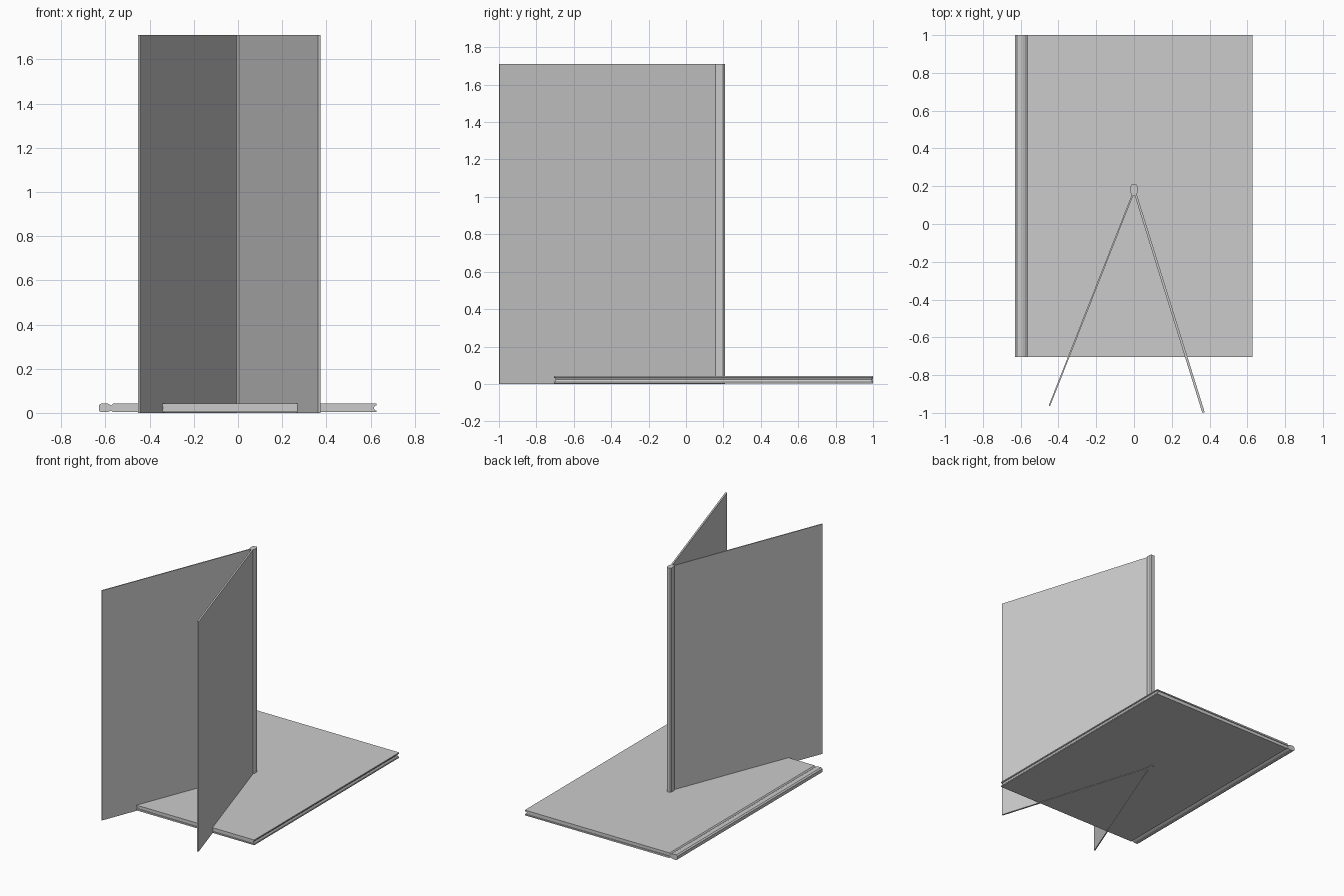
import bpy, bmesh
from mathutils import Vector

if "Cube" in bpy.data.objects:
    bpy.data.objects.remove(bpy.data.objects["Cube"])

H = 1.705  # book height
T = 0.008  # cover board thickness


def prism(name, outline, axis, start, length):
    """Extrude a 2D outline along 'z' (outline is x,y) or 'y' (outline is x,z)."""
    bm = bmesh.new()
    if axis == 'z':
        pts = [(a, b, start) for a, b in outline]
        step = Vector((0, 0, length))
    else:
        pts = [(a, start, b) for a, b in outline]
        step = Vector((0, length, 0))
    face = bm.faces.new([bm.verts.new(p) for p in pts])
    out = bmesh.ops.extrude_face_region(bm, geom=[face])
    verts = [v for v in out['geom'] if isinstance(v, bmesh.types.BMVert)]
    bmesh.ops.translate(bm, vec=step, verts=verts)
    bmesh.ops.recalc_face_normals(bm, faces=bm.faces)
    mesh = bpy.data.meshes.new(name)
    bm.to_mesh(mesh)
    bm.free()
    ob = bpy.data.objects.new(name, mesh)
    bpy.context.collection.objects.link(ob)
    return ob


def spine_profile():
    """Rounded spine section: (depth from outer edge, half width)."""
    half = [(0, 0.012), (0.01, 0.0195), (0.04, 0.0195), (0.056, 0.012)]
    return half + [(d, -w) for d, w in reversed(half)]


def strip(p, q, t0, t1):
    """Thin panel section from p to q, thickness t0 at p and t1 at q."""
    p, q = Vector(p), Vector(q)
    n = (q - p).normalized().orthogonal()
    return [tuple(v) for v in (p + n * t0 / 2, q + n * t1 / 2,
                               q - n * t1 / 2, p - n * t0 / 2)]


# Closed book lying flat
zc = 0.0225
prism("flat_book_spine", [(-0.63 + d, zc + w) for d, w in spine_profile()],
      'y', -0.705, H)
for name, s in (("top", 1), ("bottom", -1)):
    outline = [(-0.575, zc + s * 0.010), (-0.565, zc + s * 0.0195),
               (0.627, zc + s * 0.0195), (0.627, zc + s * (0.0195 - T)),
               (-0.575, zc + s * 0.006)]
    prism(f"flat_book_{name}_cover", outline, 'y', -0.705, H)

# Page block with a concave fore edge
pages = [(-0.58, zc - 0.012), (0.622, zc - 0.012), (0.617, zc - 0.006),
         (0.615, zc), (0.617, zc + 0.006), (0.622, zc + 0.012),
         (-0.58, zc + 0.012)]
prism("flat_book_pages", pages, 'y', -0.699, H - 0.012)

# Open book standing upright
prism("standing_book_spine", [(w, 0.208 - d) for d, w in spine_profile()],
      'z', 0, 1.71)
prism("standing_left_cover", strip((-0.006, 0.158), (-0.448, -0.963), T, T),
      'z', 0, 1.71)
prism("standing_right_cover", strip((0.008, 0.158), (0.368, -0.998), 0.012, 0.013),
      'z', 0, 1.71)
